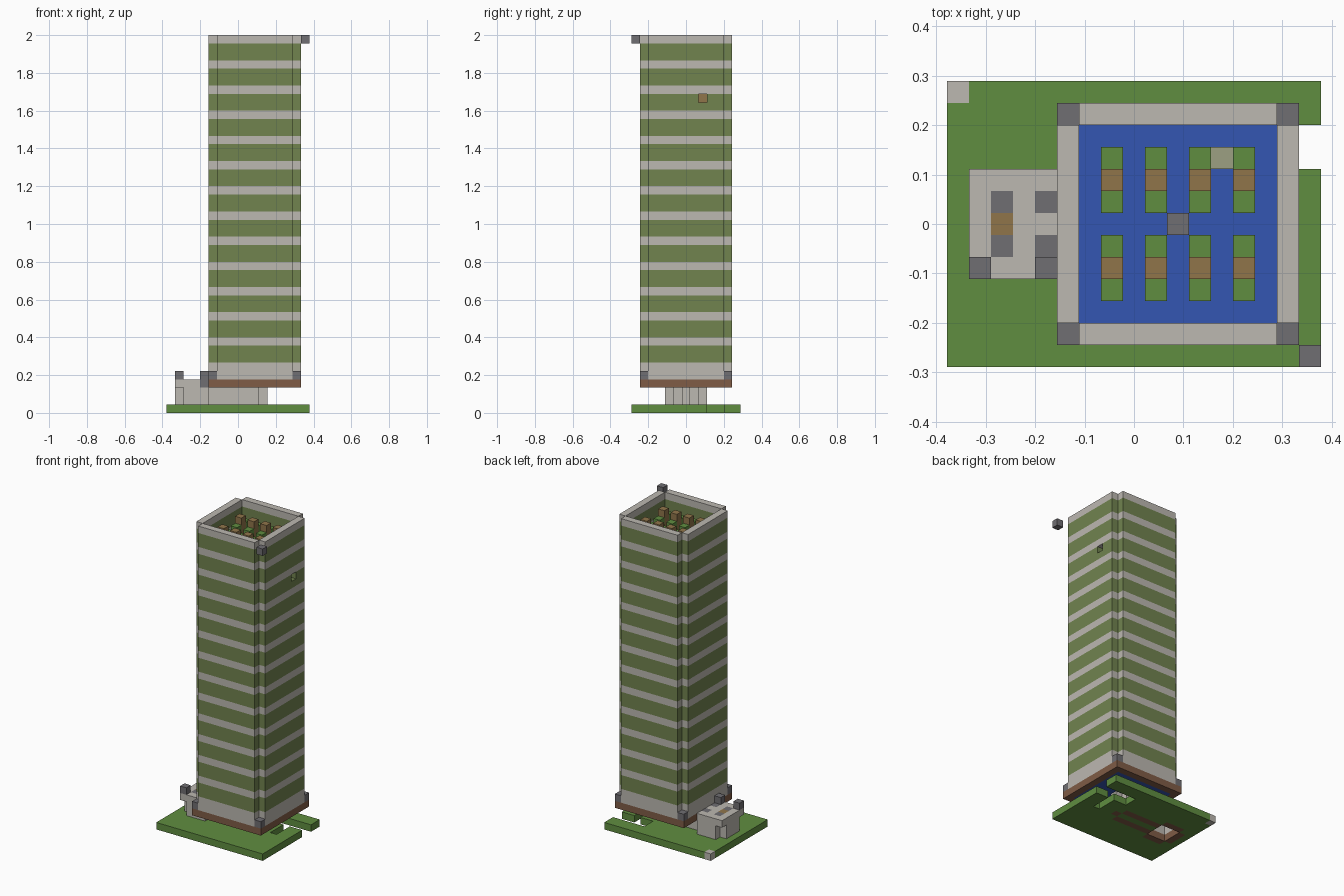
import bpy, bmesh
from mathutils import Vector

cube = bpy.data.objects.get("Cube")
if cube:
    bpy.data.objects.remove(cube, do_unlink=True)

U = 2 / 45                      # edge of one block
NX, NY = 17, 13                 # site size in blocks


def material(name, rgb):
    lin = [((c / 255 + 0.055) / 1.055) ** 2.4 for c in rgb] + [1]
    m = bpy.data.materials.new(name)
    m.use_nodes = True
    m.diffuse_color = lin
    node = m.node_tree.nodes["Principled BSDF"]
    node.inputs["Base Color"].default_value = lin
    node.inputs["Roughness"].default_value = 0.9
    return m


STONE = material("pale stone", (188, 184, 177))
OLIVE = material("olive glass", (113, 131, 79))
BRICK = material("brick brown", (128, 92, 70))
GRASS = material("grass green", (96, 141, 64))
WATER = material("water blue", (52, 86, 178))
WOOD = material("wood", (144, 117, 74))
DARK = material("dark stone", (112, 110, 114))
SAGE = material("pale sage", (156, 160, 130))


def box(i, j, k):
    """Set of block cells; each argument is one index or a (first, last) pair."""
    rng = [range(a[0], a[1] + 1) if isinstance(a, tuple) else (a,) for a in (i, j, k)]
    return {(x, y, z) for x in rng[0] for y in rng[1] for z in rng[2]}


parts, filled = [], set()


def part(name, mat, cells):
    cells = cells - filled
    filled.update(cells)
    parts.append((name, mat, cells))


# Entrance ring and corridor plan
plan = [(1, (5, 7)), ((2, 4), 4), ((2, 4), 8), ((5, 10), 5), ((5, 10), 7), (11, 6)]


def passage(k):
    return set().union(*(box(i, j, k) for i, j in plan))


# Ground slab with its channel, footings and corner stone
room = box((2, 4), (5, 7), 0)
channel = box((12, 16), (9, 10), 0) | box(14, (6, 8), 0)
part("corner_stone", STONE, box(0, 12, 0))
part("footing", BRICK, passage(0))
part("ground", GRASS, box((0, 16), (0, 12), 0) - room - channel)
part("passage_walls", STONE, passage((1, 2)))

# Entrance roof with inlays and two corner blocks
inlays = [(i, j) for i in (2, 4) for j in (5, 7)] + [(4, 4)]
part("entrance_inlays", DARK, set().union(*(box(i, j, 3) for i, j in inlays)))
part("entrance_hatch", WOOD, box(2, 6, 3))
part("entrance_roof", STONE, box((1, 4), (4, 8), 3))
part("entrance_blocks", DARK, box(1, 4, 4) | box(4, 4, 4))

# Tower base: water floor in a brick rim
part("water_floor", WATER, box((6, 14), (2, 10), 3))
part("base_rim", BRICK, box((5, 15), (1, 11), 3))
part("base_corners", DARK, {(i, j, 4) for i in (5, 15) for j in (1, 11)})


def ring(k):
    return (box((6, 14), 1, k) | box((6, 14), 11, k)
            | box(5, (2, 10), k) | box(15, (2, 10), k))


# Tower walls, banded in stone and olive, with one small opening
part("wall_base", STONE, ring((4, 5)))
opening = box(15, 8, 37)
for n, k in enumerate(range(6, 44, 3), 1):
    part(f"green_band_{n}", OLIVE, ring((k, k + 1)) - opening)
    part(f"stone_band_{n}", STONE, ring(k + 2))

# Planted columns inside the tower
stems, leaves = set(), set()
for i in range(7, 14, 2):
    for j in (4, 8):
        stems |= box(i, j, (4, 43))
        for k in range(6, 44, 3):
            leaves |= box(i, j - 1, k) | box(i, j + 1, k)
part("planter_stems", WOOD, stems)
part("planter_leaves", GRASS, leaves)
part("floor_lamp", DARK, box(10, 6, 4))
part("floor_tile", SAGE, box(12, 9, 4))

# Loose block beside the top corner
part("roof_corner_block", DARK, box(16, 0, 44))

# Turn each part into a mesh, keeping only exposed faces
AXES = [Vector(v) for v in ((1, 0, 0), (0, 1, 0), (0, 0, 1))]
for name, mat, cells in parts:
    bm = bmesh.new()
    for c in cells:
        mid = Vector(c) + Vector((0.5 - NX / 2, 0.5 - NY / 2, 0.5))
        for a in range(3):
            for s in (1, -1):
                n = AXES[a] * s
                if tuple(int(c[q] + n[q]) for q in range(3)) in filled:
                    continue
                u, v = AXES[(a + 1) % 3] / 2, AXES[(a + 2) % 3] / 2 * s
                corners = (-u - v, u - v, u + v, v - u)
                bm.faces.new([bm.verts.new((mid + n / 2 + p) * U) for p in corners])
    bmesh.ops.remove_doubles(bm, verts=bm.verts[:], dist=U / 100)
    bmesh.ops.dissolve_limit(bm, angle_limit=0.01, verts=bm.verts[:], edges=bm.edges[:])
    mesh = bpy.data.meshes.new(name)
    bm.to_mesh(mesh)
    bm.free()
    mesh.materials.append(mat)
    bpy.context.scene.collection.objects.link(bpy.data.objects.new(name, mesh))
